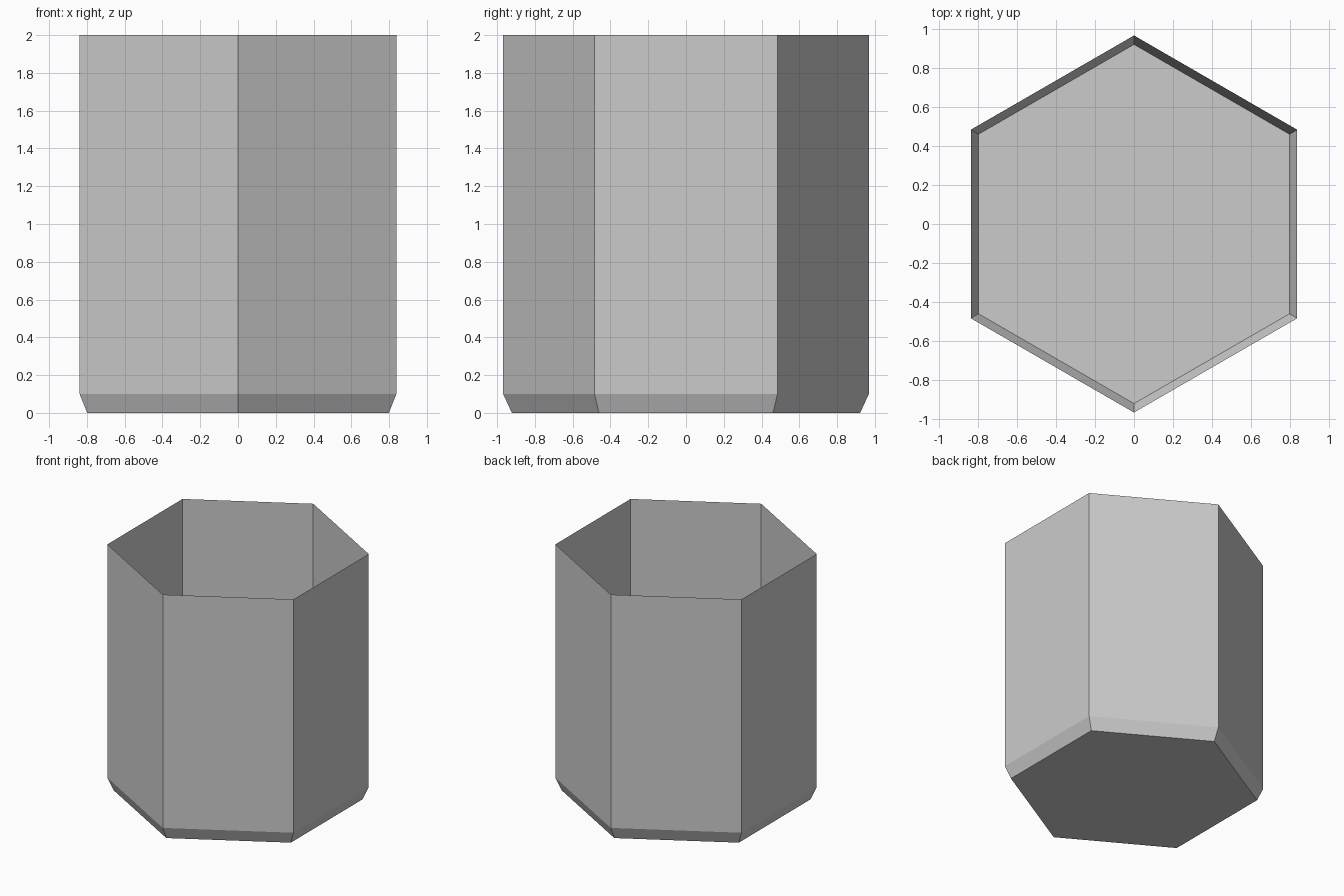
import bpy, bmesh, math

if "Cube" in bpy.data.objects:
    bpy.data.objects.remove(bpy.data.objects["Cube"])

SIDES = 6
# (corner radius, height): base, top of the chamfer, open rim
PROFILE = [(0.922, 0.0), (0.968, 0.1), (0.968, 2.0)]

grey = bpy.data.materials.new("light grey")
grey.diffuse_color = (0.6, 0.6, 0.6, 1)
grey.use_nodes = True
grey.node_tree.nodes["Principled BSDF"].inputs["Base Color"].default_value = grey.diffuse_color

# Open hexagonal cup: a single thin skin with a chamfered foot
bm = bmesh.new()
rings = []
for radius, z in PROFILE:
    ring = []
    for i in range(SIDES):
        a = math.pi / 2 + i * math.tau / SIDES
        ring.append(bm.verts.new((radius * math.cos(a), radius * math.sin(a), z)))
    rings.append(ring)

# Floor, facing down
bm.faces.new(list(reversed(rings[0])))

# Chamfer and walls
for low, high in zip(rings, rings[1:]):
    for i in range(SIDES):
        j = (i + 1) % SIDES
        bm.faces.new((low[i], low[j], high[j], high[i]))

mesh = bpy.data.meshes.new("hexagonal_cup")
bm.to_mesh(mesh)
bm.free()
mesh.materials.append(grey)
cup = bpy.data.objects.new("hexagonal_cup", mesh)
bpy.context.collection.objects.link(cup)
